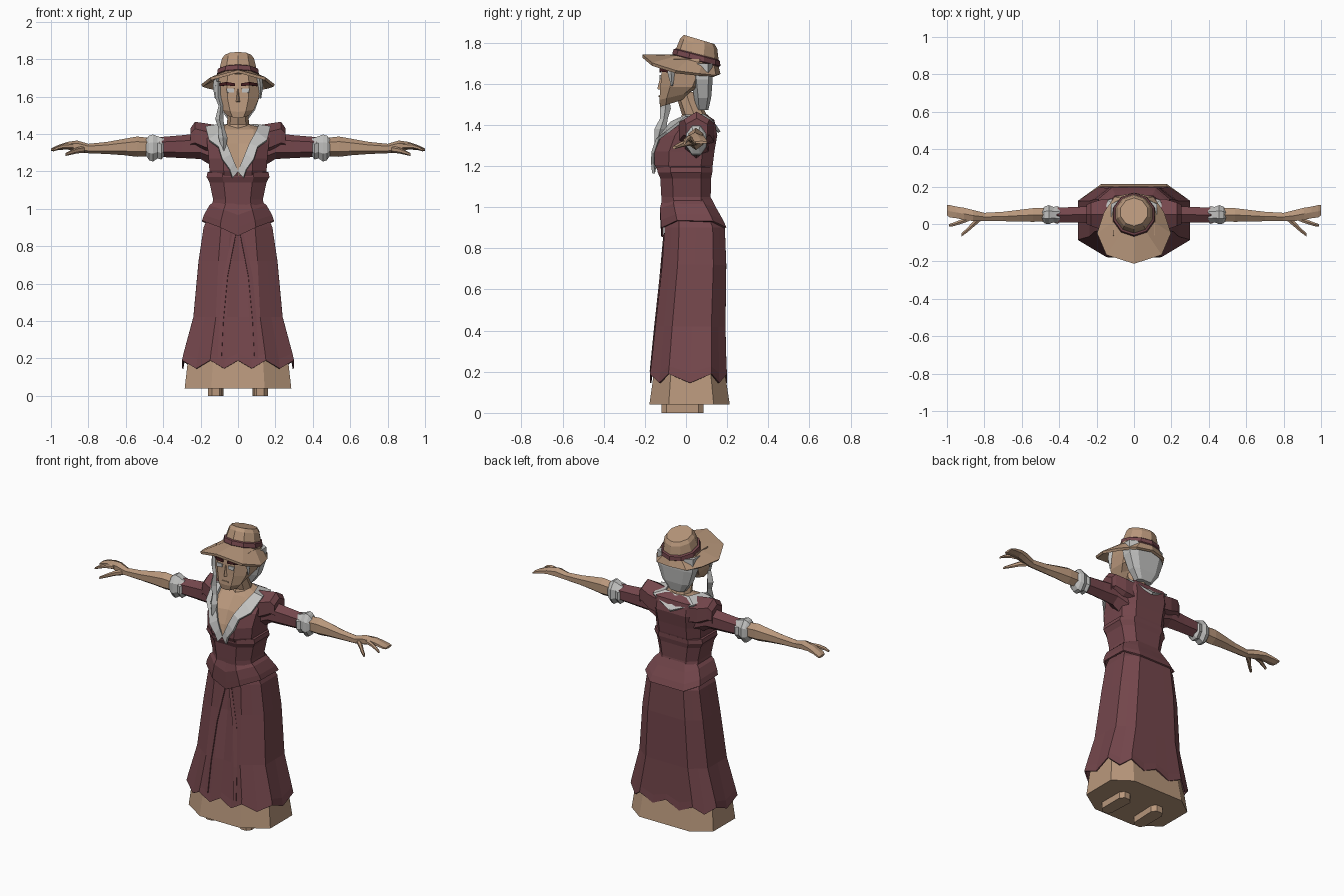
import bpy, bmesh, math
from mathutils import Vector


def material(name, rgb):
    m = bpy.data.materials.new(name)
    m.diffuse_color = (*rgb, 1)
    return m


MAROON = material("maroon cloth", (0.175, 0.062, 0.072))
TAN = material("tan skin and straw", (0.48, 0.31, 0.20))
GREY = material("pale grey", (0.53, 0.53, 0.52))
DARK = material("dark maroon", (0.06, 0.012, 0.014))


def add(name, bm, mats, mirror=False, thick=0):
    bmesh.ops.recalc_face_normals(bm, faces=bm.faces)
    me = bpy.data.meshes.new(name)
    bm.to_mesh(me)
    bm.free()
    ob = bpy.data.objects.new(name, me)
    bpy.context.collection.objects.link(ob)
    for m in mats:
        me.materials.append(m)
    if thick:
        s = ob.modifiers.new("thickness", 'SOLIDIFY')
        s.thickness, s.offset = thick, 0
    if mirror:
        ob.modifiers.new("mirror", 'MIRROR').use_mirror_merge = False
    return ob


def loft_bm(rings, cap=True, closed=True):
    bm = bmesh.new()
    vs = [[bm.verts.new(p) for p in r] for r in rings]
    n = len(rings[0])
    for a, b in zip(vs, vs[1:]):
        for i in range(n if closed else n - 1):
            j = (i + 1) % n
            bm.faces.new((a[i], a[j], b[j], b[i]))
    if cap:
        bm.faces.new(vs[0])
        bm.faces.new(vs[-1])
    return bm


def loft(name, rings, mat, cap=True, mirror=False, thick=0):
    return add(name, loft_bm(rings, cap), [mat], mirror, thick)


def strip(name, a, b, mat, thick, mirror=True):
    return add(name, loft_bm([a, b], False, False), [mat], mirror, thick)


# half outline from front centre to back centre: (x share, y share)
CORNERS = [(0, 0), (.5, 0), (1, .24), (1, .8), (.62, 1), (0, 1)]
HALF = []
for p, q in zip(CORNERS, CORNERS[1:]):
    HALF += [p, ((p[0] + q[0]) / 2, (p[1] + q[1]) / 2)]
HALF.append(CORNERS[-1])


def body(hw, yf, yb, z, half=CORNERS, dz=lambda i: 0, dip=0):
    pts = [(hw * x, yf + (yb - yf) * y + (dip if i == 0 else 0), z + dz(i))
           for i, (x, y) in enumerate(half)]
    return pts + [(-x, y, zz) for x, y, zz in pts[-2:0:-1]]


def tube(sections, n=6):
    """Rings along a limb: (x, y, z, ry, rz)."""
    return [[(x, y + ry * math.cos(math.tau * (k + .5) / n), z + rz * math.sin(math.tau * (k + .5) / n) / .87)
             for k in range(n)] for x, y, z, ry, rz in sections]


def tilted(r, cy, z, slope, n=10):
    return [(r * math.sin(math.tau * k / n), cy - r * math.cos(math.tau * k / n),
             z + slope * r * math.cos(math.tau * k / n)) for k in range(n)]


# shoes
loft("shoe", [[(x, y, z) for x, y in ((.085, -.1), (.1, -.12), (.14, -.12), (.16, -.095),
              (.16, .06), (.14, .085), (.1, .085), (.078, .06))] for z in (0, .06)], TAN, mirror=True)

# underskirt and overskirt with a zigzag hem
loft("underskirt", [body(.285, -.178, .213, .04), body(.262, -.15, .182, .24)], TAN)
hem = lambda i: -.022 if i % 2 else .022
loft("overskirt", [body(.296, -.172, .196, .167, HALF, hem),
                   body(.288, -.166, .193, .21, HALF, lambda i: hem(i) * .7),
                   body(.235, -.145, .188, .42, HALF, dip=.006),
                   body(.207, -.112, .192, .72, HALF, dip=.012),
                   body(.18, -.1, .185, .9, HALF, dip=.006),
                   body(.14, -.09, .14, .99, HALF)], MAROON, cap=False, thick=.008)

# raised skirt pleats falling from the waist point
strip("skirt_pleat", [(.012, -.108, .86), (.055, -.128, .64), (.078, -.154, .4), (.088, -.174, .2)],
      [(.028, -.104, .87), (.078, -.122, .64), (.1, -.15, .4), (.108, -.172, .2)], MAROON, .006)

# peplum, pointed at the front
drop = [-.08, -.035, .0, -.005, -.035, -.035]
loft("peplum", [body(.188, -.115, .192, .935, dz=lambda i: drop[i]),
                body(.178, -.118, .175, .965, dz=lambda i: drop[i] * .8),
                body(.15, -.122, .143, 1.015, dz=lambda i: drop[i] * .6),
                body(.12, -.11, .12, 1.04)], MAROON, cap=False, thick=.01)

# corset with a ledge on top
loft("corset", [body(.145, -.115, .132, .98), body(.133, -.12, .12, 1.05), body(.152, -.125, .122, 1.14),
                body(.168, -.138, .128, 1.17), body(.163, -.138, .128, 1.195), body(.14, -.12, .115, 1.2)], MAROON)

# blouse: neckline is cut in, chest is skin
bm = loft_bm([body(.145, -.13, .12, 1.16), body(.153, -.152, .13, 1.205), body(.157, -.152, .138, 1.27, dip=.02),
              body(.165, -.118, .152, 1.35, dip=.02), body(.165, -.04, .138, 1.425), body(.06, .01, .1, 1.45)])
for s in (1, -1):
    bmesh.ops.bisect_plane(bm, geom=bm.verts[:] + bm.edges[:] + bm.faces[:],
                           plane_co=(s * .012, 0, 1.19), plane_no=(s, 0, -.45))
for f in bm.faces:
    c = f.calc_center_median()
    f.material_index = int(c.y < .06 and c.z > 1.19 and abs(c.x) < .012 + (c.z - 1.19) * .45)
add("blouse", bm, [MAROON, TAN])

# ruffled collar running round the neckline
strip("collar", [(.0, -.15, 1.2), (.022, -.15, 1.25), (.038, -.145, 1.29), (.06, -.125, 1.345),
                 (.095, -.072, 1.41), (.11, .0, 1.445), (.08, .085, 1.447), (0, .1, 1.445)],
      [(.03, -.158, 1.165), (.045, -.163, 1.21), (.085, -.162, 1.265), (.105, -.14, 1.33),
       (.155, -.092, 1.365), (.172, -.0, 1.435), (.14, .125, 1.42), (0, .162, 1.365)], GREY, .014)

# sleeves, puffed shoulders, cuffs
loft("puff_shoulder", tube([(.11, .05, 1.36, .1, .075), (.17, .05, 1.37, .095, .075), (.23, .052, 1.39, .072, .065),
                            (.253, .052, 1.375, .06, .05), (.25, .052, 1.35, .05, .04)]), MAROON, mirror=True)
loft("sleeve", tube([(.12, .05, 1.32, .07, .09), (.2, .05, 1.335, .055, .06), (.3, .05, 1.332, .048, .053),
                     (.42, .048, 1.33, .045, .046)]), MAROON, mirror=True)
loft("cuff", tube([(.395, .048, 1.33, .04, .045), (.41, .048, 1.322, .052, .055), (.43, .05, 1.328, .044, .056),
                   (.455, .05, 1.325, .055, .068), (.475, .048, 1.325, .05, .062), (.492, .048, 1.328, .036, .04)], 8),
     GREY, mirror=True)

# forearm, hand, fingers
loft("forearm_and_hand", tube([(.47, .05, 1.33, .04, .042), (.54, .048, 1.332, .042, .047),
                               (.61, .045, 1.33, .036, .038), (.7, .04, 1.325, .029, .028),
                               (.8, .038, 1.322, .025, .022), (.86, .045, 1.335, .034, .026),
                               (.91, .055, 1.337, .037, .018), (.95, .062, 1.33, .036, .013),
                               (.985, .068, 1.32, .038, .009), (1, .074, 1.315, .032, .006)]), TAN, mirror=True)
loft("index_finger", tube([(.88, .03, 1.335, .016, .014), (.93, .01, 1.335, .013, .011),
                           (.965, -.002, 1.325, .011, .009), (.99, -.008, 1.312, .008, .006)]), TAN, mirror=True)
loft("thumb", tube([(.82, .03, 1.318, .016, .016), (.86, -.002, 1.312, .018, .014),
                    (.89, -.032, 1.302, .014, .011), (.922, -.058, 1.29, .01, .007)]), TAN, mirror=True)

# neck
loft("neck", [[(r * math.cos(math.tau * k / 8), cy + r * math.sin(math.tau * k / 8), z) for k in range(8)]
              for r, cy, z in ((.085, .045, 1.4), (.06, .04, 1.45), (.053, .012, 1.52), (.05, .0, 1.56))], TAN)

# head
tilt = lambda i: (-.012, -.008, .0, .02, .03, .03)[i]
loft("head", [body(.058, -.125, -.01, 1.497, dz=tilt), body(.085, -.13, .02, 1.53, dz=tilt),
              body(.11, -.124, .07, 1.585), body(.118, -.12, .1, 1.65), body(.112, -.112, .11, 1.72)], TAN)
loft("nose", [[(-.014, -.12, 1.57), (.014, -.12, 1.57), (0, -.14, 1.575)],
              [(-.007, -.115, 1.64), (.007, -.115, 1.64), (0, -.123, 1.64)]], TAN)

# eyes and brows as thin plates
strip("brow", [(.015, -.126, 1.655), (.06, -.126, 1.66), (.102, -.084, 1.655)],
      [(.015, -.125, 1.67), (.06, -.125, 1.678), (.102, -.083, 1.67)], DARK, .008)
strip("eye", [(.022, -.126, 1.622), (.058, -.126, 1.62)], [(.02, -.125, 1.642), (.062, -.125, 1.644)], GREY, .006)
strip("mouth", [(-.024, -.1305, 1.537), (.024, -.1305, 1.537)],
      [(-.024, -.13, 1.543), (.024, -.13, 1.543)], TAN, .006, False)

# hair: back mass, side strands, long lock on one side
loft("hair", [body(.05, .05, .108, 1.472), body(.092, .04, .122, 1.53), body(.122, .025, .13, 1.62),
              body(.124, .01, .13, 1.7)], GREY)


def lock(name, pts, mirror=False):
    loft(name, [[(x + r * math.cos(math.tau * k / 4), y + r * 1.2 * math.sin(math.tau * k / 4), z)
                 for k in range(4)] for x, y, z, r in pts], GREY, mirror=mirror)


lock("side_strand", [(.114, -.07, 1.7, .016), (.12, -.072, 1.65, .014), (.12, -.068, 1.59, .004)], True)
lock("long_lock", [(-.108, -.08, 1.68, .016), (-.106, -.088, 1.6, .018), (-.092, -.1, 1.55, .012),
                   (-.1, -.1, 1.48, .022), (-.088, -.108, 1.43, .016), (-.08, -.125, 1.38, .024),
                   (-.075, -.145, 1.3, .006)])

# hat: brim tilted up at the front, crown and band
edge = [(0, -.212, 1.735), (.145, -.165, 1.695), (.193, -.05, 1.658), (.155, .06, 1.645), (.1, .14, 1.638), (0, .16, 1.645)]
edge += [(-x, y, z) for x, y, z in edge[-2:0:-1]]
loft("hat_brim", [edge, tilted(.106, .045, 1.708, .25)], TAN, cap=False, thick=.016)
loft("hat_crown", [tilted(.108, .045, 1.7, .25), tilted(.102, .056, 1.75, .27), tilted(.09, .062, 1.795, .28),
                   tilted(.075, .064, 1.816, .3)], TAN)
loft("hat_band", [tilted(.108, .048, 1.708, .25), tilted(.117, .05, 1.716, .25), tilted(.113, .053, 1.74, .26),
                  tilted(.1, .055, 1.746, .26)], MAROON, cap=False)
